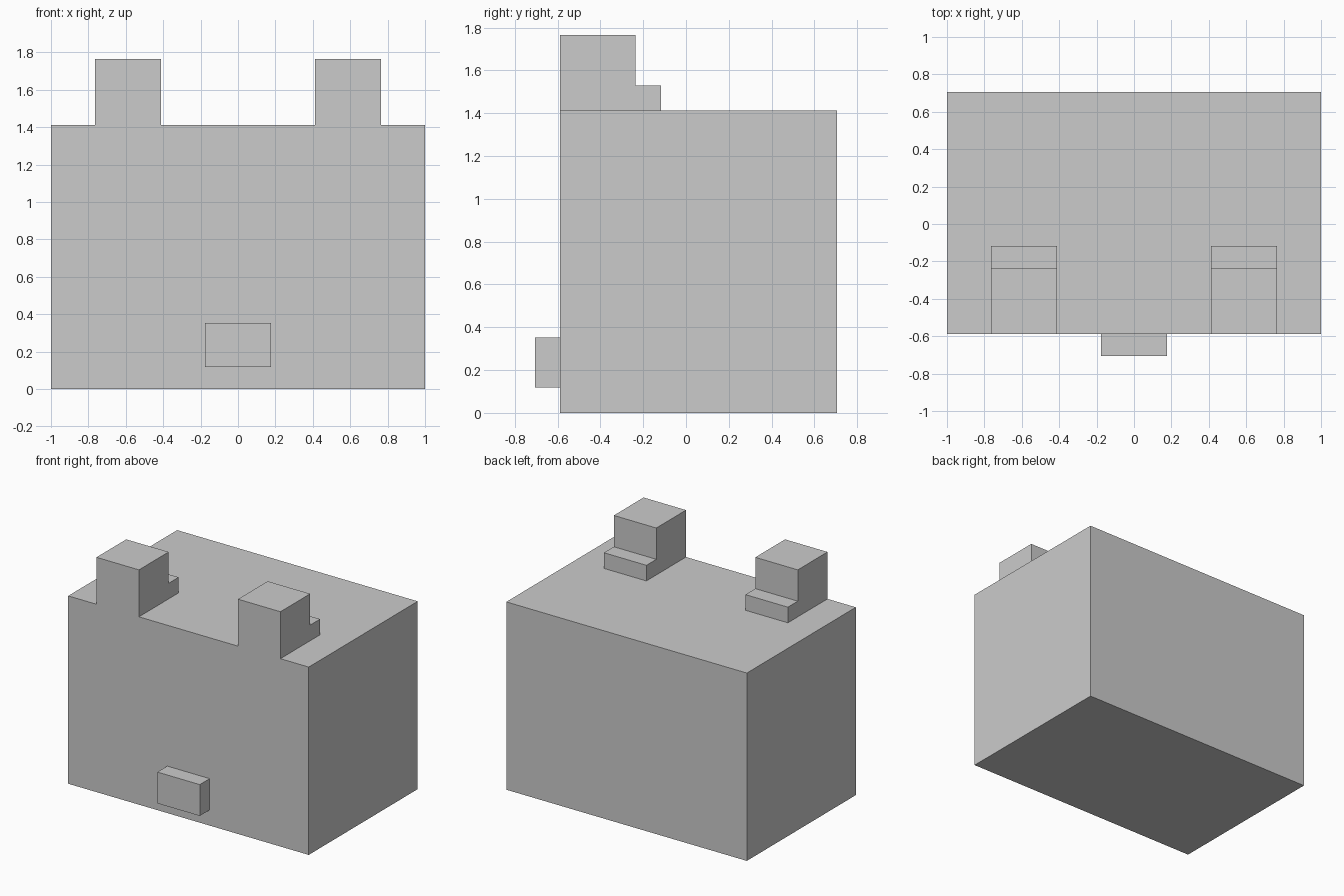
import bpy
import bmesh

if "Cube" in bpy.data.objects:
    bpy.data.objects.remove(bpy.data.objects["Cube"])

U = 2 / 17  # grid unit of the blocky design


def extrude_profile(name, profile, x0, x1):
    """Extrude a (y, z) outline, given in grid units, from x0 to x1."""
    bm = bmesh.new()
    face = bm.faces.new([bm.verts.new((x0 * U, y * U, z * U)) for y, z in profile])
    ext = bmesh.ops.extrude_face_region(bm, geom=[face])
    verts = [v for v in ext["geom"] if isinstance(v, bmesh.types.BMVert)]
    bmesh.ops.translate(bm, verts=verts, vec=((x1 - x0) * U, 0, 0))
    bmesh.ops.recalc_face_normals(bm, faces=bm.faces)
    mesh = bpy.data.meshes.new(name)
    bm.to_mesh(mesh)
    bm.free()
    obj = bpy.data.objects.new(name, mesh)
    bpy.context.collection.objects.link(obj)
    return obj


def box(name, x, y, z):
    profile = [(y[0], z[0]), (y[1], z[0]), (y[1], z[1]), (y[0], z[1])]
    return extrude_profile(name, profile, *x)


# Main block
box("head", (-8.5, 8.5), (-5, 6), (0, 12))

# Small block on the front
box("snout", (-1.5, 1.5), (-6, -5), (1, 3))

# Stepped ears, flush with the front
ear_profile = [(-5, 12), (-1, 12), (-1, 13), (-2, 13), (-2, 15), (-5, 15)]
for side, x0, x1 in (("left", -6.5, -3.5), ("right", 3.5, 6.5)):
    extrude_profile(side + "_ear", ear_profile, x0, x1)
